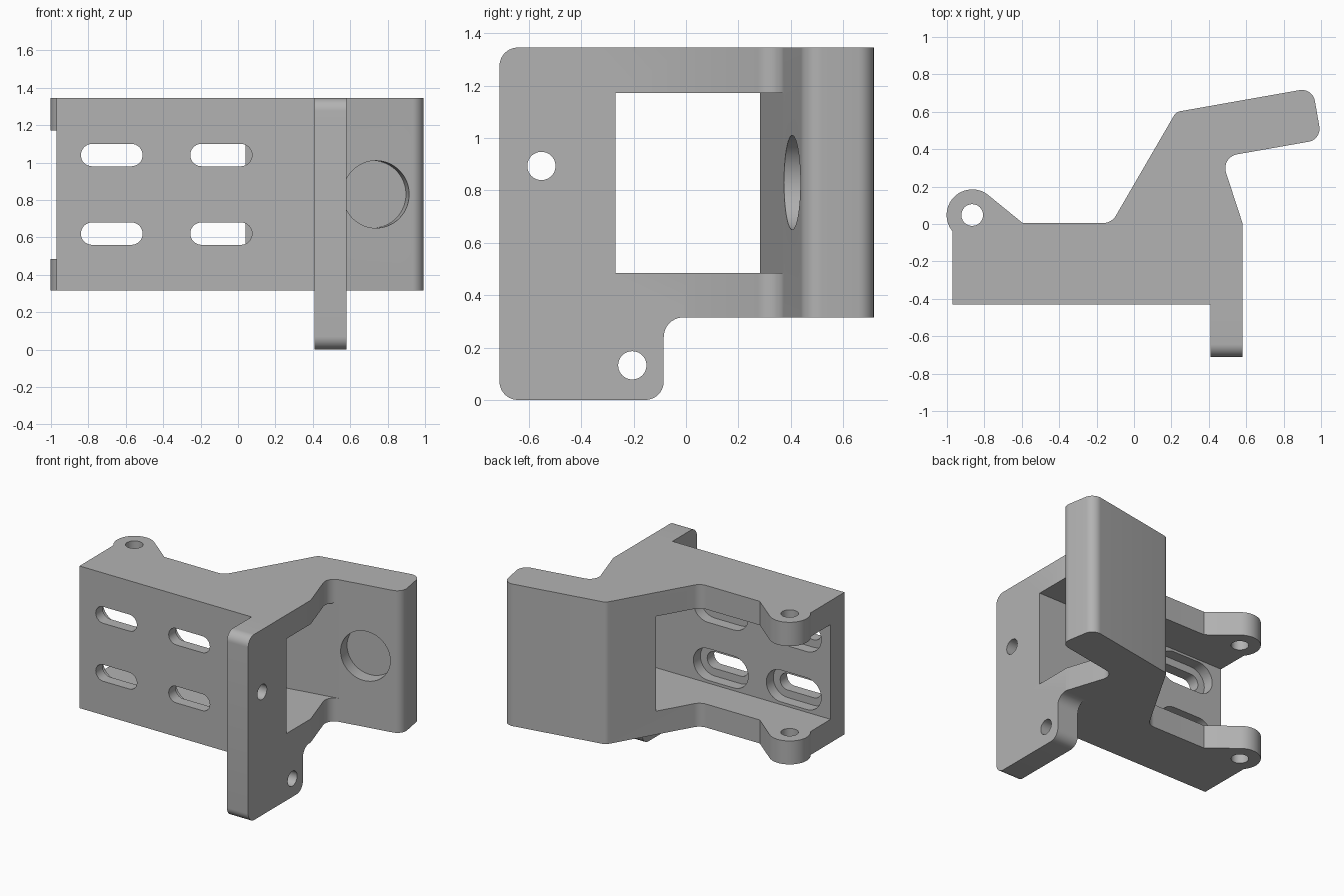
import bpy, bmesh, math
from mathutils import Vector

if "Cube" in bpy.data.objects:
    bpy.data.objects.remove(bpy.data.objects["Cube"], do_unlink=True)

grey = bpy.data.materials.new("plain grey")
grey.use_nodes = True
colour = (0.45, 0.45, 0.45, 1)
grey.diffuse_color = colour
grey.node_tree.nodes["Principled BSDF"].inputs["Base Color"].default_value = colour


def outline(corners, steps=10):
    """Closed 2D outline from (u, v, fillet radius) corners."""
    pts, n = [], len(corners)
    for i, (u, v, r) in enumerate(corners):
        p = Vector((u, v))
        if r == 0:
            pts.append(p)
            continue
        a = (Vector(corners[i - 1][:2]) - p).normalized()
        b = (Vector(corners[(i + 1) % n][:2]) - p).normalized()
        half = a.angle(b) / 2
        centre = p + (a + b).normalized() * (r / math.sin(half))
        t = r / math.tan(half)
        s, e = p + a * t - centre, p + b * t - centre
        sweep = s.angle(e)
        for k in range(steps + 1):
            f = k / steps
            pts.append(centre + (s * math.sin((1 - f) * sweep) + e * math.sin(f * sweep)) / math.sin(sweep))
    return pts


def circle(u, v, r, start=0, end=360, steps=40):
    angles = [math.radians(start + (end - start) * k / steps) for k in range(steps + 1)]
    if end - start == 360:
        angles.pop()
    return [Vector((u + r * math.cos(a), v + r * math.sin(a))) for a in angles]


def slot(u, v, length, width):
    r, d = width / 2, (length - width) / 2
    return circle(u + d, v, r, -90, 90, 16) + circle(u - d, v, r, 90, 270, 16)


PLACE = {"X": lambda u, v, w: (w, u, v),
         "Y": lambda u, v, w: (u, w, v),
         "Z": lambda u, v, w: (u, v, w)}


def prism(name, pts, axis, low, high):
    bm = bmesh.new()
    place = PLACE[axis]
    face = bm.faces.new([bm.verts.new(place(p[0], p[1], low)) for p in pts])
    new = bmesh.ops.extrude_face_region(bm, geom=[face])["geom"]
    shift = Vector(place(0, 0, high - low))
    bmesh.ops.translate(bm, vec=shift, verts=[g for g in new if isinstance(g, bmesh.types.BMVert)])
    bmesh.ops.recalc_face_normals(bm, faces=bm.faces)
    mesh = bpy.data.meshes.new(name)
    bm.to_mesh(mesh)
    bm.free()
    mesh.materials.append(grey)
    obj = bpy.data.objects.new(name, mesh)
    bpy.context.collection.objects.link(obj)
    return obj


def combine(target, other, operation):
    """Apply a boolean and discard the helper."""
    other.hide_render = True
    mod = target.modifiers.new("boolean", "BOOLEAN")
    mod.operation, mod.object, mod.solver = operation, other, "EXACT"
    bpy.ops.object.select_all(action="DESELECT")
    bpy.context.view_layer.objects.active = target
    target.select_set(True)
    bpy.ops.object.modifier_apply(modifier=mod.name)
    bpy.data.objects.remove(other, do_unlink=True)


BASE, TOP = 0.315, 1.345
SLOPE = 0.176


def arm_front(x):
    return 0.452 + (x - 1.003) * SLOPE


# Bracket body: box, angled arm and hinge lug in one plan outline
lug = circle(-0.865, 0.048, 0.137, 54, 219, 24)
plan = outline([(-0.97, -0.43, 0), (0.58, -0.43, 0), (0.58, 0.005, 0),
                (0.465, arm_front(0.465), 0.075), (1.003, 0.452, 0.07),
                (0.955, 0.728, 0.07), (0.225, 0.599, 0.05),
                (-0.12, 0.005, 0.08), (-0.595, 0.005, 0)]) + lug
bracket = prism("bracket", plan, "Z", BASE, TOP)

# Side mounting plate
plate = outline([(-0.712, 0, 0.07), (-0.085, 0, 0.07), (-0.085, BASE, 0), (-0.085, TOP, 0),
                 (-0.712, TOP, 0.07)])
plate = outline([(-0.712, 0, 0.07), (-0.085, 0, 0.07), (-0.085, BASE, 0.075),
                 (0.005, BASE, 0), (0.005, TOP, 0), (-0.712, TOP, 0.07)])
combine(bracket, prism("side_plate", plate, "X", 0.41, 0.58), "UNION")

# Open pocket between the upper and lower shelves
pocket = [(-1.3, -0.27), (0.7, -0.27), (0.7, 0.2), (0.55, arm_front(0.55)),
          (-0.1, arm_front(-0.1)), (-1.3, arm_front(-0.1))]
combine(bracket, prism("pocket_cutter", pocket, "Z", 0.485, 1.172), "DIFFERENCE")

# Slots through the front wall, with wider recesses on the inside
for x in (-0.675, -0.09):
    for z in (0.62, 1.04):
        combine(bracket, prism("slot_cutter", slot(x, z, 0.33, 0.12), "Y", -0.6, -0.2), "DIFFERENCE")
        combine(bracket, prism("recess_cutter", slot(x, z, 0.44, 0.23), "Y", -0.35, -0.2), "DIFFERENCE")

# Side plate bolt holes and hinge pin hole
for y, z in ((-0.552, 0.893), (-0.205, 0.132)):
    combine(bracket, prism("bolt_cutter", circle(y, z, 0.054), "X", 0.2, 0.8), "DIFFERENCE")
combine(bracket, prism("pin_cutter", circle(-0.865, 0.048, 0.058), "Z", 0.1, 1.6), "DIFFERENCE")

# Blind round recess square to the arm's front face
recess = prism("arm_recess_cutter", circle(0, 0, 0.18, steps=64), "Y", -0.1, 0.1)
recess.location = (0.738, arm_front(0.738), 0.83)
recess.rotation_euler.z = math.atan(SLOPE)
bpy.context.view_layer.update()
combine(bracket, recess, "DIFFERENCE")

bpy.ops.object.select_all(action="DESELECT")
bracket.select_set(True)
bpy.context.view_layer.objects.active = bracket
bpy.ops.object.shade_smooth_by_angle(angle=math.radians(25))
